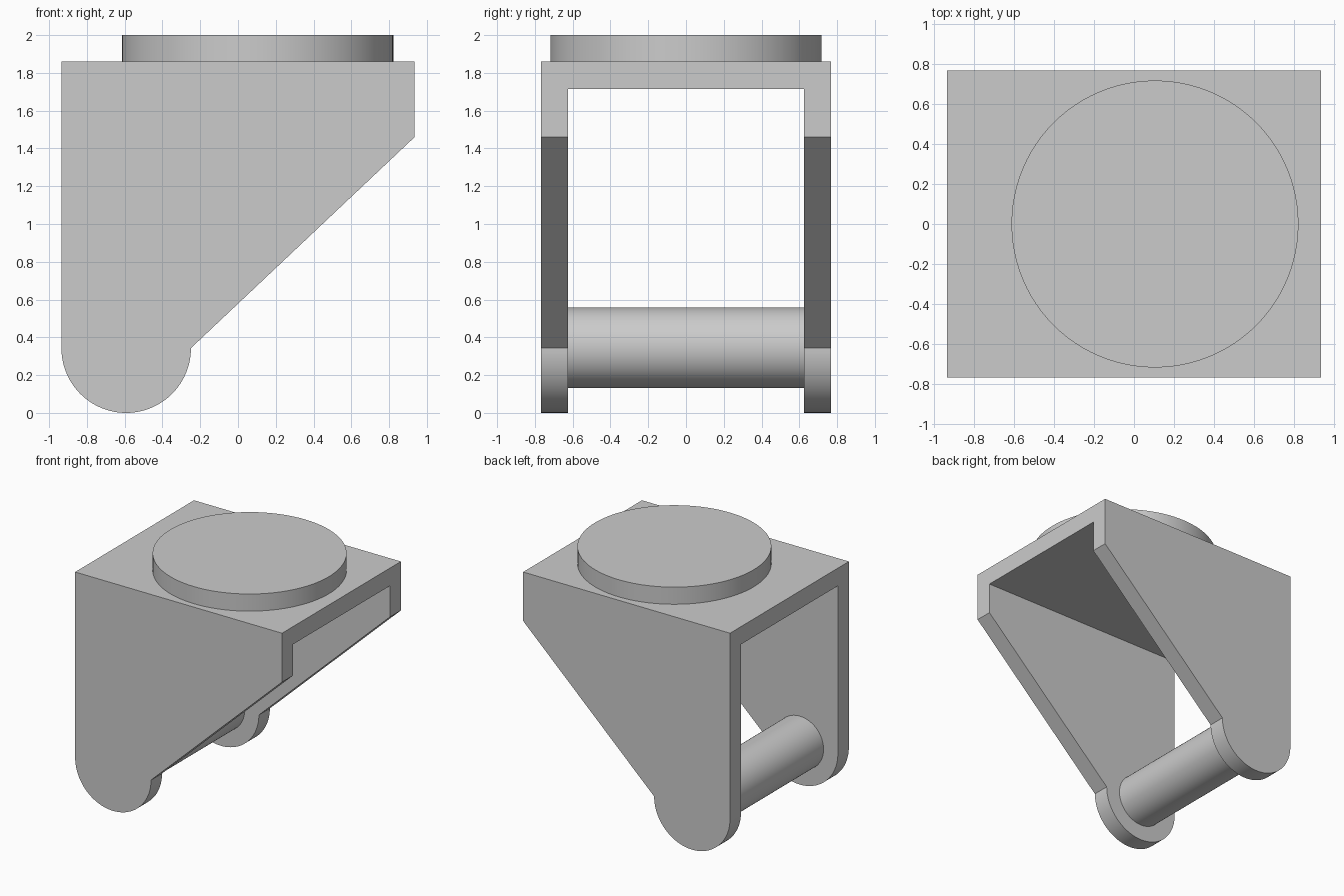
import bpy, bmesh
from math import cos, sin, pi, radians
from mathutils import Matrix

if "Cube" in bpy.data.objects:
    bpy.data.objects.remove(bpy.data.objects["Cube"], do_unlink=True)

GREY = (0.6, 0.6, 0.6, 1.0)
grey = bpy.data.materials.new("plain_grey")
grey.use_nodes = True
grey.diffuse_color = GREY
grey.node_tree.nodes["Principled BSDF"].inputs["Base Color"].default_value = GREY

# Main dimensions
HALF_X, HALF_Y = 0.935, 0.767
INNER_Y = 0.625
PLATE_TOP, PLATE_BOTTOM = 1.86, 1.715
EAR_R = 0.343
EAR_X = EAR_R - HALF_X


def finish(name, bm):
    bmesh.ops.recalc_face_normals(bm, faces=bm.faces)
    mesh = bpy.data.meshes.new(name)
    bm.to_mesh(mesh)
    bm.free()
    mesh.materials.append(grey)
    obj = bpy.data.objects.new(name, mesh)
    bpy.context.collection.objects.link(obj)
    return obj


def prism(name, outline, half_depth):
    """Extrude an x-z outline evenly along y."""
    bm = bmesh.new()
    face = bm.faces.new([bm.verts.new((x, -half_depth, z)) for x, z in outline])
    new = bmesh.ops.extrude_face_region(bm, geom=[face])["geom"]
    bmesh.ops.translate(bm, vec=(0, 2 * half_depth, 0),
                        verts=[g for g in new if isinstance(g, bmesh.types.BMVert)])
    return finish(name, bm)


def cylinder(name, radius, depth, matrix):
    bm = bmesh.new()
    bmesh.ops.create_cone(bm, cap_ends=True, segments=96, radius1=radius,
                          radius2=radius, depth=depth, matrix=matrix)
    return finish(name, bm)


def select_only(obj):
    bpy.ops.object.select_all(action='DESELECT')
    obj.select_set(True)
    bpy.context.view_layer.objects.active = obj


# Fork bracket: tapered side outline with a rounded lower ear
STEPS = 48
ear = [(EAR_X + EAR_R * cos(pi + pi * i / STEPS), EAR_R + EAR_R * sin(pi + pi * i / STEPS))
       for i in range(STEPS + 1)]
outline = ear + [(HALF_X, 1.46), (HALF_X, PLATE_TOP), (-HALF_X, PLATE_TOP)]
bracket = prism("fork_bracket", outline, HALF_Y)

# Hollow out the space between the two cheeks
gap = prism("gap_cutter", [(-1.2, -0.2), (1.2, -0.2), (1.2, PLATE_BOTTOM), (-1.2, PLATE_BOTTOM)],
            INNER_Y)
gap.hide_render = True
cut = bracket.modifiers.new("gap", 'BOOLEAN')
cut.operation = 'DIFFERENCE'
cut.solver = 'EXACT'
cut.object = gap
select_only(bracket)
bpy.ops.object.modifier_apply(modifier=cut.name)
bpy.data.objects.remove(gap, do_unlink=True)

# Axle between the cheeks
axle = cylinder("axle", 0.214, 2 * INNER_Y,
                Matrix.Translation((EAR_X, 0, 0.345)) @ Matrix.Rotation(radians(90), 4, 'X'))

# Round mounting disc on the top plate
disc = cylinder("mounting_disc", 0.718, 2 - PLATE_TOP,
                Matrix.Translation((0.105, 0, (2 + PLATE_TOP) / 2)))

for part in (bracket, axle, disc):
    select_only(part)
    bpy.ops.object.shade_smooth_by_angle(angle=radians(30))
